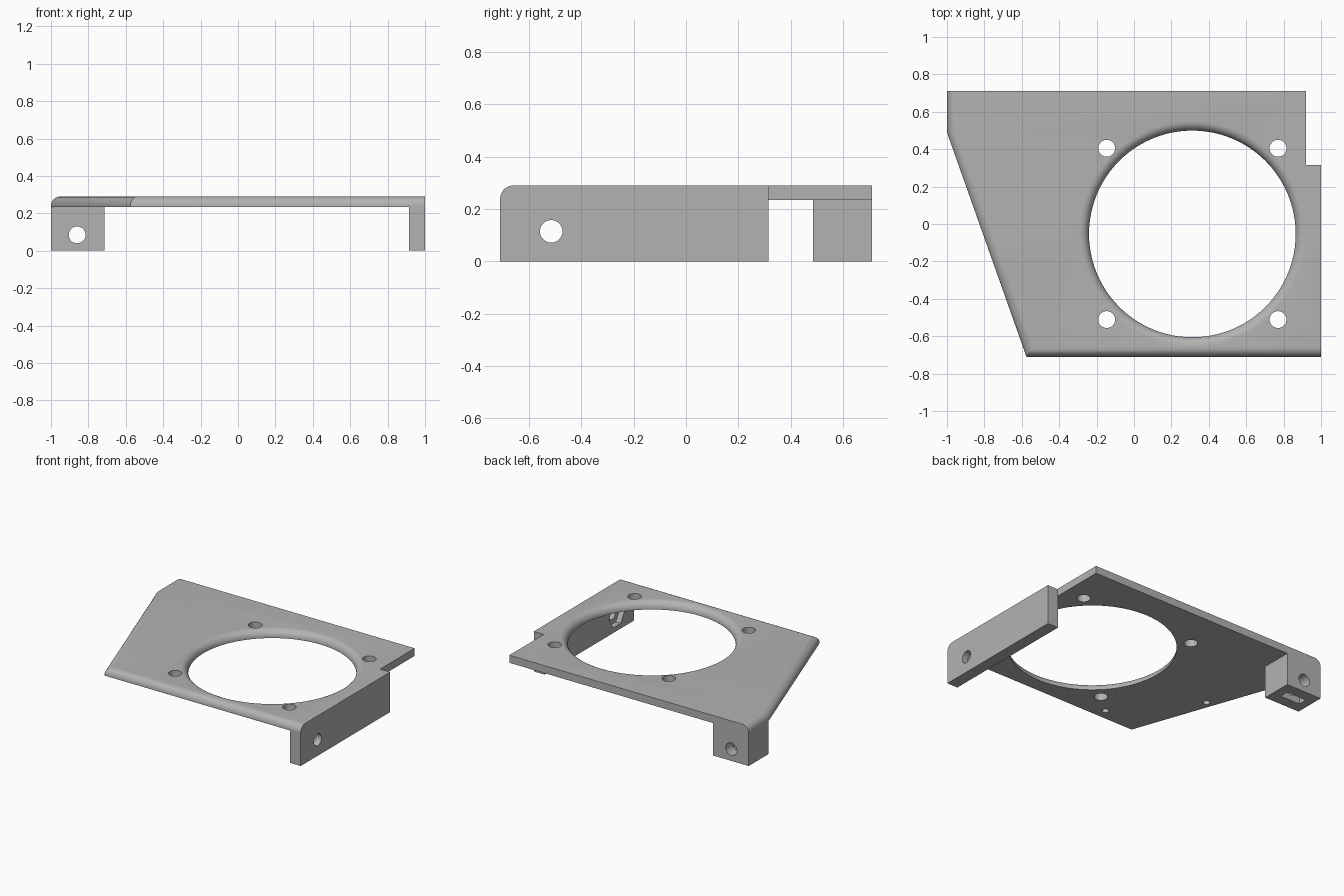
import bpy, bmesh, math
from mathutils import Matrix

cube = bpy.data.objects.get("Cube")
if cube:
    bpy.data.objects.remove(cube, do_unlink=True)

TOP, UNDER, ROUND = 0.29, 0.235, 0.05
FAN_X, FAN_Y, FAN_R = 0.312, -0.053, 0.5525

grey = bpy.data.materials.new("light grey")
grey.use_nodes = True
grey.diffuse_color = (0.45, 0.45, 0.45, 1)
grey.node_tree.nodes["Principled BSDF"].inputs["Base Color"].default_value = grey.diffuse_color


def add_object(name, bm):
    bmesh.ops.recalc_face_normals(bm, faces=bm.faces)
    mesh = bpy.data.meshes.new(name)
    bm.to_mesh(mesh)
    bm.free()
    mesh.materials.append(grey)
    obj = bpy.data.objects.new(name, mesh)
    bpy.context.collection.objects.link(obj)
    return obj


def box(name, low, high):
    bm = bmesh.new()
    bmesh.ops.create_cube(bm, size=1)
    for v in bm.verts:
        v.co = [l + (c + 0.5) * (h - l) for l, h, c in zip(low, high, v.co)]
    return add_object(name, bm)


def cylinder(name, centre, radius, depth, axis="Z", sides=40):
    turn = {"X": Matrix.Rotation(math.pi / 2, 4, "Y"),
            "Y": Matrix.Rotation(math.pi / 2, 4, "X"),
            "Z": Matrix.Identity(4)}[axis]
    bm = bmesh.new()
    bmesh.ops.create_cone(bm, cap_ends=True, segments=sides, radius1=radius,
                          radius2=radius, depth=depth,
                          matrix=Matrix.Translation(centre) @ turn)
    return add_object(name, bm)


def cut(obj, cutters):
    bpy.context.view_layer.objects.active = obj
    for c in cutters:
        mod = obj.modifiers.new("cut", "BOOLEAN")
        mod.operation, mod.solver, mod.object = "DIFFERENCE", "EXACT", c
        bpy.ops.object.modifier_apply(modifier=mod.name)
        bpy.data.objects.remove(c, do_unlink=True)


def smooth(obj):
    bpy.ops.object.select_all(action="DESELECT")
    obj.select_set(True)
    bpy.context.view_layer.objects.active = obj
    bpy.ops.object.shade_smooth_by_angle(angle=math.radians(30))


# Plate outline, extruded, with the front, slanted and right-hand top edges rounded
outline = [(-1, 0.49), (-0.575, -0.71), (1, -0.71), (1, 0.315),
           (0.92, 0.315), (0.92, 0.71), (-1, 0.71)]
bm = bmesh.new()
low = [bm.verts.new((x, y, UNDER)) for x, y in outline]
high = [bm.verts.new((x, y, TOP)) for x, y in outline]
bm.faces.new(low)
bm.faces.new(high)
n = len(outline)
for i in range(n):
    j = (i + 1) % n
    bm.faces.new((low[i], low[j], high[j], high[i]))
rounded = [bm.edges.get((high[a], high[b])) for a, b in ((6, 0), (0, 1), (1, 2))]
bmesh.ops.bevel(bm, geom=rounded, offset=ROUND, offset_type="OFFSET", segments=8,
                profile=0.5, affect="EDGES")
plate = add_object("plate", bm)

# Large opening whose rim flares out at the top
profile = [(FAN_R, UNDER - 0.1), (FAN_R, TOP - ROUND)]
for k in range(1, 9):
    a = k / 8 * math.pi / 2
    profile.append((FAN_R + ROUND * (1 - math.cos(a)), TOP - ROUND + ROUND * math.sin(a)))
profile.append((FAN_R + ROUND, TOP + 0.1))
bm = bmesh.new()
rings = []
for r, z in profile:
    rings.append([bm.verts.new((FAN_X + r * math.cos(t * math.tau / 96),
                                FAN_Y + r * math.sin(t * math.tau / 96), z))
                  for t in range(96)])
for lower, upper in zip(rings, rings[1:]):
    for t in range(96):
        u = (t + 1) % 96
        bm.faces.new((lower[t], lower[u], upper[u], upper[t]))
bm.faces.new(rings[0])
bm.faces.new(rings[-1])
cutters = [add_object("opening_cutter", bm)]

# Four screw holes and two blind pilot holes underneath
for sx in (-1, 1):
    for sy in (-1, 1):
        cutters.append(cylinder("screw_cutter", (FAN_X + sx * 0.458, FAN_Y + sy * 0.458, TOP), 0.045, 0.4))
for x, y in ((-0.286, -0.633), (-0.724, -0.125)):
    cutters.append(cylinder("pilot_cutter", (x, y, UNDER), 0.023, 0.06, sides=24))
cut(plate, cutters)
smooth(plate)

# Side flange with a bolt hole and a hexagonal nut recess on the inside
flange = box("side_flange", (0.915, -0.71, 0), (1, 0.315, UNDER))
cut(flange, [cylinder("bolt_cutter", (0.95, -0.515, 0.115), 0.043, 0.4, "X"),
             cylinder("nut_cutter", (0.905, -0.515, 0.115), 0.09, 0.1, "X", 6)])
smooth(flange)

# Rear corner foot with a bolt hole and a nut slot open at the bottom
foot = box("corner_foot", (-1, 0.485, 0), (-0.715, 0.71, UNDER))
cut(foot, [cylinder("bolt_cutter", (-0.86, 0.6, 0.085), 0.045, 0.5, "Y"),
           box("slot_cutter", (-0.94, 0.565, -0.1), (-0.78, 0.63, 0.17))])
smooth(foot)
